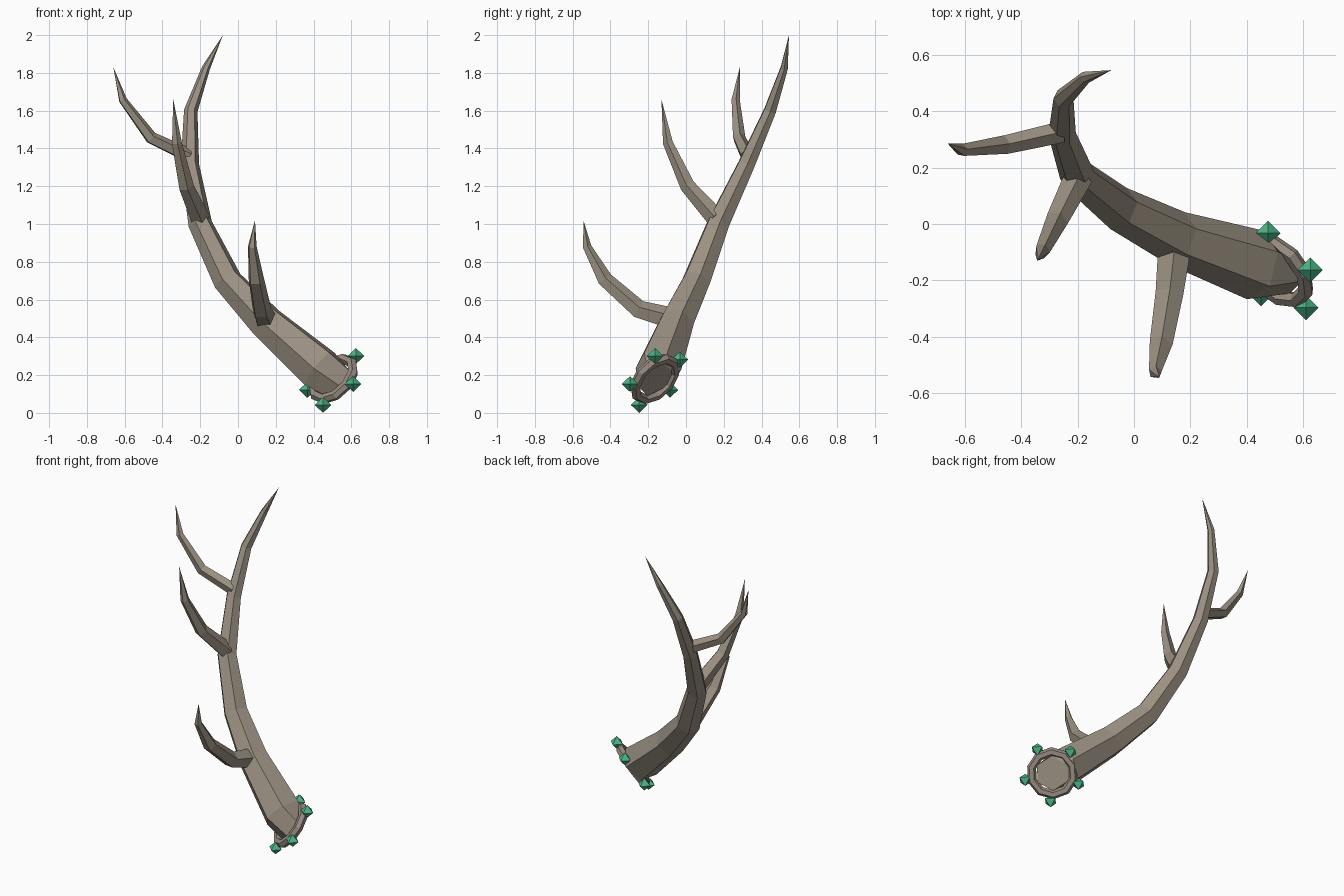
import bpy, bmesh, math
from mathutils import Vector

cube = bpy.data.objects.get("Cube")
if cube:
    bpy.data.objects.remove(cube, do_unlink=True)


def material(name, rgb):
    m = bpy.data.materials.new(name)
    m.use_nodes = True
    m.diffuse_color = (*rgb, 1)
    node = next(n for n in m.node_tree.nodes if n.type == "BSDF_PRINCIPLED")
    node.inputs["Base Color"].default_value = (*rgb, 1)
    node.inputs["Roughness"].default_value = 0.8
    return m


bone = material("weathered bone", (0.33, 0.285, 0.225))
burr_bone = material("burr bone", (0.31, 0.26, 0.215))
green = material("green crystal", (0.07, 0.46, 0.24))


def finish(bm, name, mat):
    bmesh.ops.recalc_face_normals(bm, faces=bm.faces[:])
    mesh = bpy.data.meshes.new(name)
    bm.to_mesh(mesh)
    bm.free()
    mesh.materials.append(mat)
    ob = bpy.data.objects.new(name, mesh)
    bpy.context.collection.objects.link(ob)
    return ob


def horn(name, path, radii, tip, sides, start=None, up=(0, 0, 1), turn=0.0):
    """Tapered faceted tube along a path, closed by a cap and a pointed tip."""
    pts = [Vector(p) for p in path] + [Vector(tip)]
    bm = bmesh.new()
    rings = []
    side = None
    for i, r in enumerate(radii):
        fwd = (pts[i + 1] - pts[i]).normalized()
        if i:
            fwd = (fwd + (pts[i] - pts[i - 1]).normalized()).normalized()
        elif start:
            fwd = Vector(start).normalized()
        ref = side if side else Vector(up)
        side = (ref - fwd * ref.dot(fwd)).normalized()
        other = fwd.cross(side)
        ring = []
        for k in range(sides):
            a = math.tau * k / sides + turn
            ring.append(bm.verts.new(pts[i] + r * (side * math.cos(a) + other * math.sin(a))))
        rings.append(ring)
    bm.faces.new(rings[0])
    point = bm.verts.new(pts[-1])
    for k in range(sides):
        n = (k + 1) % sides
        for a, b in zip(rings, rings[1:]):
            bm.faces.new((a[k], a[n], b[n], b[k]))
        bm.faces.new((rings[-1][k], rings[-1][n], point))
    return finish(bm, name, bone)


# Main beam
axis = Vector((1, 1, -1)).normalized()
horn("main_beam",
     [(0.51, -0.16, 0.175), (0.43, -0.145, 0.235), (0.15, -0.05, 0.48), (-0.055, 0.055, 0.70),
      (-0.2, 0.17, 1.0), (-0.255, 0.32, 1.315), (-0.25, 0.445, 1.6), (-0.17, 0.52, 1.825)],
     [0.105, 0.125, 0.097, 0.079, 0.064, 0.049, 0.036, 0.022],
     (-0.08, 0.545, 2.0), 6, start=-axis)

# Tines
horn("lower_tine",
     [(0.145, -0.07, 0.495), (0.125, -0.25, 0.545), (0.095, -0.43, 0.705), (0.075, -0.525, 0.88)],
     [0.062, 0.052, 0.043, 0.024], (0.09, -0.543, 1.02), 5)
horn("middle_tine",
     [(-0.2, 0.16, 1.03), (-0.275, 0.01, 1.2), (-0.325, -0.095, 1.43)],
     [0.053, 0.042, 0.028], (-0.343, -0.13, 1.66), 5)
horn("upper_tine",
     [(-0.26, 0.325, 1.36), (-0.46, 0.28, 1.455), (-0.61, 0.262, 1.655)],
     [0.04, 0.035, 0.023], (-0.66, 0.285, 1.83), 5)

# Burr ring around the base
centre = Vector((0.505, -0.165, 0.18))
u = (Vector((0, 0, 1)) + axis * -axis.z).normalized()
v = axis.cross(u)


def around(angle, radius):
    return centre + radius * (u * math.cos(angle) + v * math.sin(angle))


bm = bmesh.new()
loops = []
for i in range(10):
    a = math.tau * i / 10
    loops.append([bm.verts.new(around(a, 0.13 + 0.028 * math.cos(b)) + axis * 0.028 * math.sin(b))
                  for b in (math.tau * j / 6 for j in range(6))])
for i in range(10):
    p, q = loops[i], loops[(i + 1) % 10]
    for j in range(6):
        n = (j + 1) % 6
        bm.faces.new((p[j], q[j], q[n], p[n]))
finish(bm, "burr_ring", burr_bone)

# Crystals evenly spaced on the ring, the first one lowest
offset = Vector((0.62, -0.165, 0.30)) - centre
first = math.atan2(offset.dot(v), offset.dot(u))
for i in range(5):
    bm = bmesh.new()
    pos = around(first + math.tau * i / 5, 0.17)
    top, bottom = (bm.verts.new(pos + Vector((0, 0, s * 0.042))) for s in (1, -1))
    belt = [bm.verts.new(pos + 0.044 * Vector((math.cos(k * math.pi / 2), math.sin(k * math.pi / 2), 0)))
            for k in range(4)]
    for k in range(4):
        for end in (top, bottom):
            bm.faces.new((belt[k], belt[(k + 1) % 4], end))
    finish(bm, f"crystal_{i + 1}", green)
